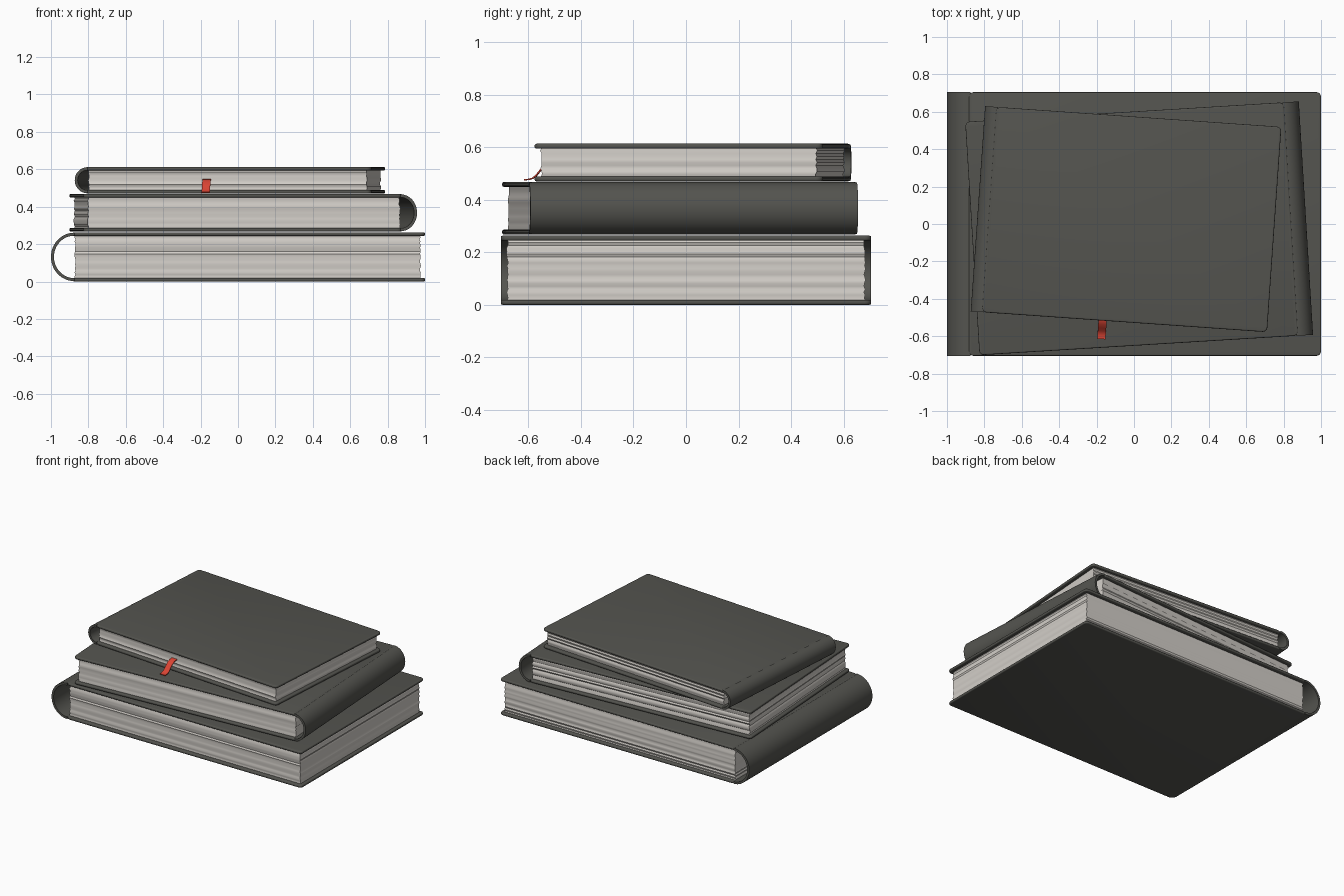
import bpy, bmesh, math, random
from mathutils import Matrix, Vector

random.seed(4)
if "Cube" in bpy.data.objects:
    bpy.data.objects.remove(bpy.data.objects["Cube"], do_unlink=True)


def material(name, color):
    m = bpy.data.materials.new(name)
    m.use_nodes = True
    m.diffuse_color = color
    m.node_tree.nodes["Principled BSDF"].inputs["Base Color"].default_value = color
    return m


COVER = material("dark grey cover", (0.088, 0.088, 0.078, 1))
PAPER = material("pale paper", (0.65, 0.62, 0.58, 1))
RED = material("red ribbon", (0.72, 0.06, 0.035, 1))


def finish(bm, name, mat, matrix):
    bmesh.ops.recalc_face_normals(bm, faces=bm.faces)
    mesh = bpy.data.meshes.new(name)
    bm.to_mesh(mesh)
    bm.free()
    mesh.materials.append(mat)
    ob = bpy.data.objects.new(name, mesh)
    bpy.context.collection.objects.link(ob)
    ob.matrix_world = matrix
    bpy.ops.object.select_all(action='DESELECT')
    ob.select_set(True)
    bpy.context.view_layer.objects.active = ob
    bpy.ops.object.shade_smooth_by_angle(angle=math.radians(35))
    return ob


def loft(bm, rings, closed=True):
    """Skin a row of equal-length point rings and cap both ends."""
    rows = [[bm.verts.new(p) for p in ring] for ring in rings]
    n = len(rows[0])
    for a, b in zip(rows, rows[1:]):
        for i in range(n):
            j = (i + 1) % n
            bm.faces.new((a[i], a[j], b[j], b[i]))
    bm.faces.new(rows[0])
    bm.faces.new(rows[-1])


def board(name, x0, x1, width, z0, thick, matrix):
    """Cover board with rounded corners and softened rims."""
    bm = bmesh.new()
    size = Matrix.Diagonal((x1 - x0, width, thick, 1))
    place = Matrix.Translation(((x0 + x1) / 2, 0, z0 + thick / 2))
    bmesh.ops.create_cube(bm, size=1, matrix=place @ size)
    upright = [e for e in bm.edges if abs(e.verts[0].co.z - e.verts[1].co.z) > thick / 2]
    bmesh.ops.bevel(bm, geom=upright, offset=0.025, segments=5, profile=0.5, affect='EDGES')
    rims = [e for e in bm.edges if abs(e.verts[0].co.z - e.verts[1].co.z) < thick / 2]
    bmesh.ops.bevel(bm, geom=rims, offset=0.007, segments=3, profile=0.5, affect='EDGES')
    finish(bm, name, COVER, matrix)


def spine(name, x0, depth, width, height, thick, matrix):
    """Hollow half-round shell joining the two boards."""
    bm = bmesh.new()
    steps = 24
    angles = [math.pi / 2 + math.pi * i / steps for i in range(steps + 1)]

    def arc(inset, order):
        return [(x0 + depth + (depth - inset) * math.cos(a),
                 height / 2 + (height / 2 - 0.002 - inset) * math.sin(a)) for a in order]

    profile = arc(0, angles) + arc(thick, angles[::-1])
    loft(bm, [[(x, y, z) for x, z in profile] for y in (-width / 2, width / 2)])
    finish(bm, name, COVER, matrix)


def pages(name, x0, x1, width, z0, z1, matrix):
    """Paper block whose sides ripple slightly from sheet to sheet."""
    bm = bmesh.new()
    layers = max(8, round((z1 - z0) / 0.011))
    rings = []
    for i in range(layers + 1):
        z = z0 + (z1 - z0) * i / layers
        r = [random.uniform(0, 0.007) for _ in range(4)]
        a, b = x0 + r[0], x1 - r[1]
        c, d = -width / 2 + r[2], width / 2 - r[3]
        rings.append([(a, c, z), (b, c, z), (b, d, z), (a, d, z)])
    loft(bm, rings)
    finish(bm, name, PAPER, matrix)


def book(label, center, z, turn, length, width, height, depth, thick=0.019):
    m = Matrix.Translation((*center, z)) @ Matrix.Rotation(math.radians(turn), 4, 'Z')
    x0, x1 = -length / 2, length / 2
    joint = x0 + depth
    board(label + "_bottom_board", joint - 0.008, x1, width, 0, thick, m)
    board(label + "_top_board", joint - 0.008, x1, width, height - thick, thick, m)
    spine(label + "_spine", x0, depth, width, height, 0.016, m)
    pages(label + "_pages", joint, x1 - 0.022, width - 0.042,
          thick - 0.004, height - thick + 0.004, m)


# Three stacked books, the middle one with its spine on the opposite side
book("lower_book", (0, 0), 0, 0, 2.0, 1.41, 0.263, 0.125)
book("middle_book", (0.0275, -0.023), 0.267, 183.5, 1.787, 1.25, 0.201, 0.088)
book("upper_book", (-0.0425, 0.026), 0.47, -4, 1.588, 1.10, 0.143, 0.068)

# Ribbon bookmark drooping out of the upper book
path = [(-0.44, 0.546), (-0.49, 0.546), (-0.515, 0.542), (-0.535, 0.53), (-0.555, 0.511),
        (-0.57, 0.492), (-0.585, 0.481), (-0.6, 0.477), (-0.615, 0.476)]
bm = bmesh.new()
rings = []
for i, (y, z) in enumerate(path):
    before, after = path[max(i - 1, 0)], path[min(i + 1, len(path) - 1)]
    normal = Vector((0, after[1] - before[1], before[0] - after[0])).normalized() * 0.0025
    mid = Vector((-0.168 + 0.07 * (y + 0.52), y, z))
    half = Vector((0.022, -0.0015, 0))
    rings.append([mid - half - normal, mid + half - normal, mid + half + normal, mid - half + normal])
loft(bm, rings)
finish(bm, "ribbon_bookmark", RED, Matrix.Identity(4))
